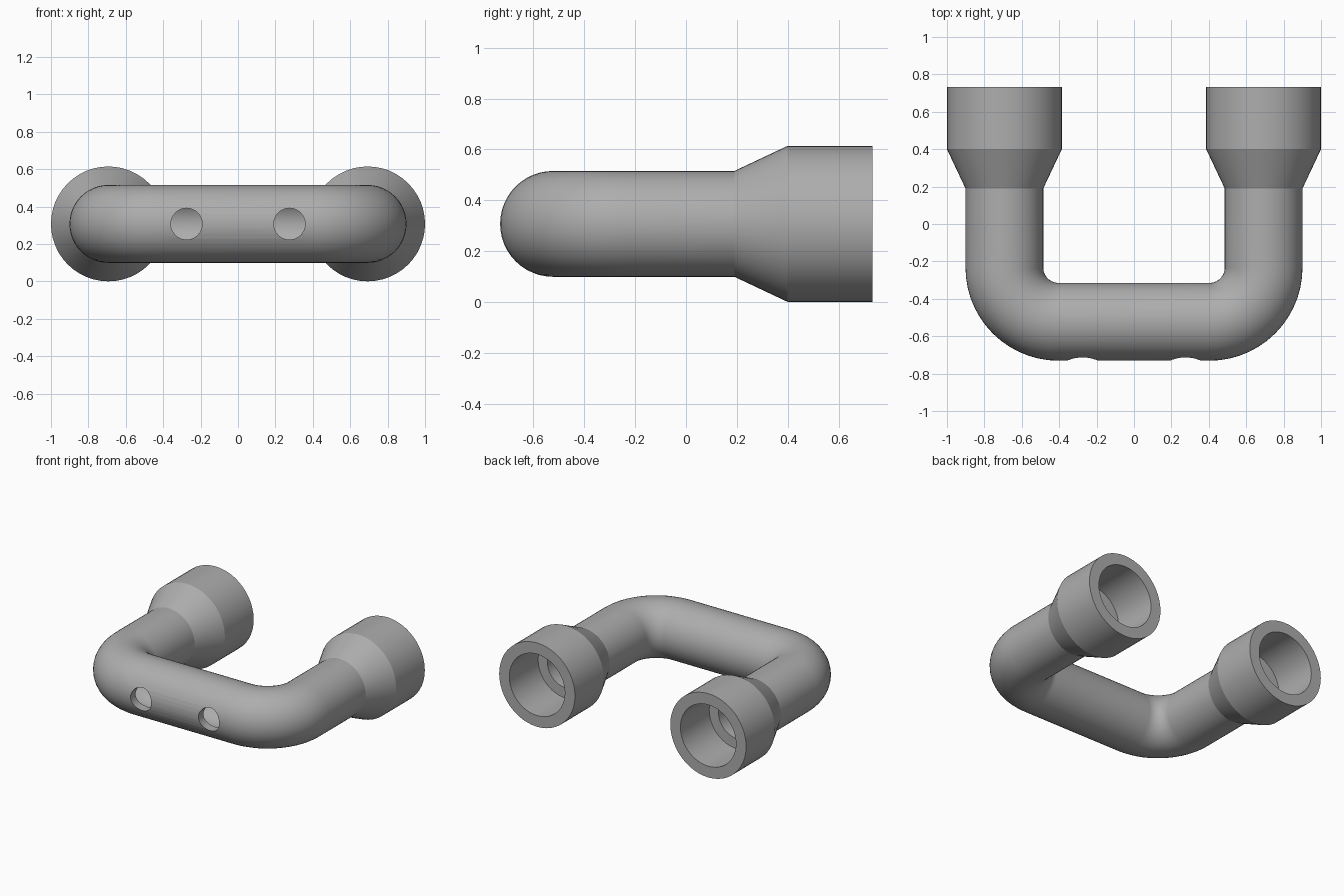
import bpy, bmesh, math
from mathutils import Vector

if "Cube" in bpy.data.objects:
    bpy.data.objects.remove(bpy.data.objects["Cube"], do_unlink=True)

SIDES = 48
AXIS_Z = 0.307
LEG_X, BAR_Y, BEND = 0.693, -0.523, 0.29
PIPE_R, BORE_R = 0.208, 0.15
SOCKET_R, SOCKET_BORE_R = 0.307, 0.225
CONE_START, CONE_END, MOUTH = 0.19, 0.40, 0.733

grey = bpy.data.materials.new("plain grey")
grey.use_nodes = True
colour = (0.42, 0.42, 0.42, 1)
grey.diffuse_color = colour
grey.node_tree.nodes["Principled BSDF"].inputs["Base Color"].default_value = colour


def half_path(leg, radius):
    """Stations (x, y, turn, radius) from the right-hand mouth to the crossbar."""
    stations = [(LEG_X, y, 0, r) for y, r in leg]
    steps = 14
    for i in range(steps + 1):
        a = math.pi / 2 * i / steps
        stations.append((LEG_X - BEND + BEND * math.cos(a),
                         BAR_Y + BEND - BEND * math.sin(a), a, radius))
    return stations


def full_path(leg, radius):
    half = half_path(leg, radius)
    return half + [(-x, y, math.pi - a, r) for x, y, a, r in reversed(half)]


# Outer skin, then the bore back again, closed into one hollow shell
outer = full_path([(MOUTH, SOCKET_R), (CONE_END, SOCKET_R), (CONE_START, PIPE_R)], PIPE_R)
inner = full_path([(MOUTH, SOCKET_BORE_R), (CONE_END, SOCKET_BORE_R),
                   (CONE_END, BORE_R)], BORE_R)
stations = outer + inner[::-1]

bm = bmesh.new()
rings = []
for x, y, a, r in stations:
    side = Vector((math.cos(a), -math.sin(a), 0))
    ring = []
    for k in range(SIDES):
        t = 2 * math.pi * k / SIDES
        p = Vector((x, y, AXIS_Z)) + side * r * math.cos(t)
        p.z += r * math.sin(t)
        ring.append(bm.verts.new(p))
    rings.append(ring)
for i, ring in enumerate(rings):
    nxt = rings[(i + 1) % len(rings)]
    for k in range(SIDES):
        j = (k + 1) % SIDES
        bm.faces.new((ring[k], ring[j], nxt[j], nxt[k]))
bmesh.ops.recalc_face_normals(bm, faces=bm.faces)
mesh = bpy.data.meshes.new("pipe_fitting")
bm.to_mesh(mesh)
bm.free()
pipe = bpy.data.objects.new("pipe_fitting", mesh)
mesh.materials.append(grey)
bpy.context.collection.objects.link(pipe)

# Two round holes drilled through the front wall
for name, x in (("left_hole_cutter", 0.275), ("right_hole_cutter", -0.275)):
    bpy.ops.mesh.primitive_cylinder_add(vertices=32, radius=0.084, depth=0.32,
                                        location=(x, BAR_Y - 0.16, AXIS_Z),
                                        rotation=(math.pi / 2, 0, 0))
    cutter = bpy.context.object
    cutter.name = name
    cutter.hide_render = True
    cutter.data.materials.append(grey)
    cut = pipe.modifiers.new(name, "BOOLEAN")
    cut.operation = "DIFFERENCE"
    cut.solver = "EXACT"
    cut.object = cutter
    bpy.context.view_layer.objects.active = pipe
    bpy.ops.object.modifier_apply(modifier=cut.name)
    bpy.data.objects.remove(cutter, do_unlink=True)

# Smooth tubes with crisp shoulders and rims
bpy.ops.object.select_all(action="DESELECT")
pipe.select_set(True)
bpy.context.view_layer.objects.active = pipe
bpy.ops.object.shade_smooth_by_angle(angle=math.radians(20))
